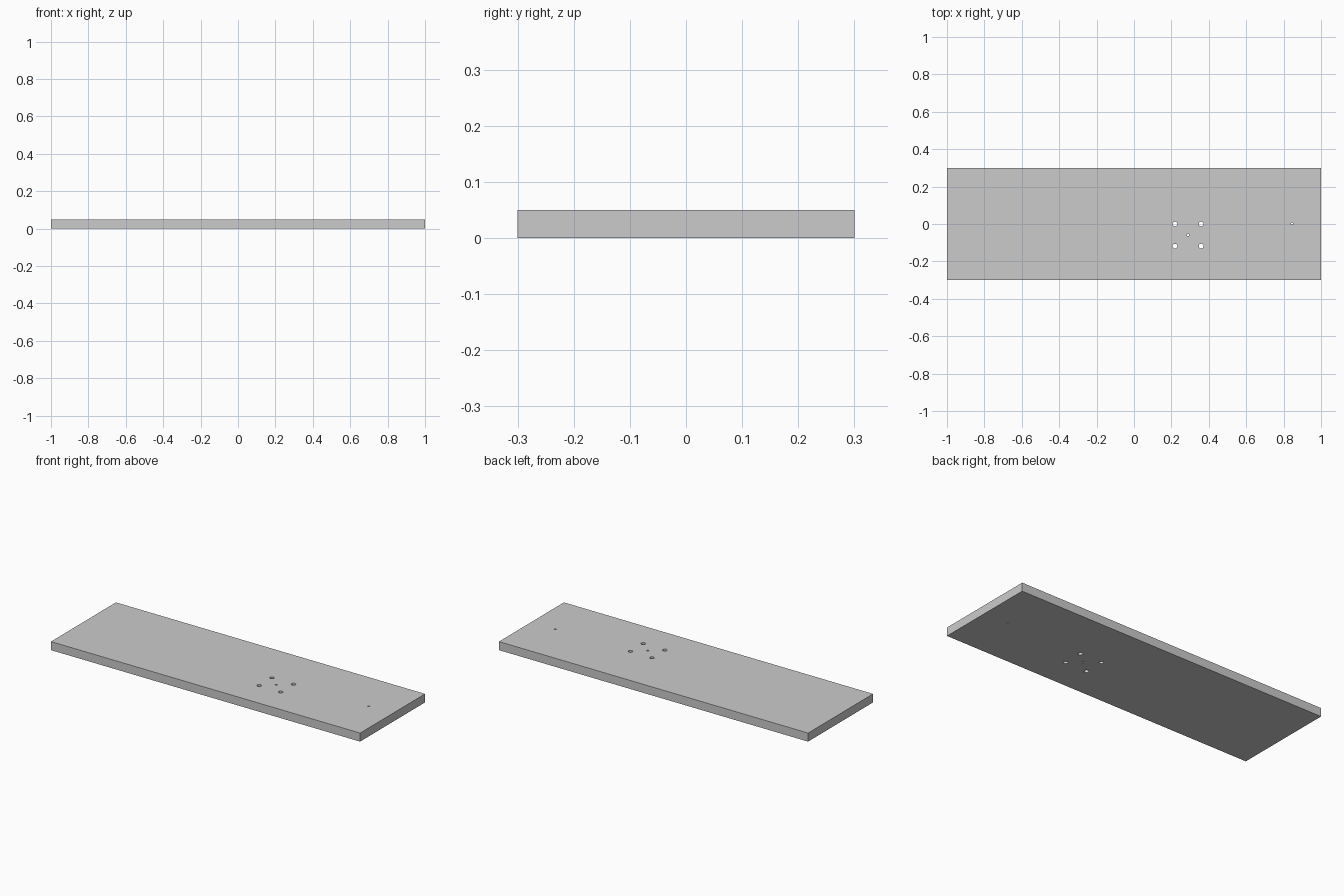
import bpy, bmesh
from mathutils import Matrix

if "Cube" in bpy.data.objects:
    bpy.data.objects.remove(bpy.data.objects["Cube"])

LENGTH, WIDTH, THICK = 2.0, 0.6, 0.05


def mesh_object(name, bm):
    mesh = bpy.data.meshes.new(name)
    bm.to_mesh(mesh)
    bm.free()
    obj = bpy.data.objects.new(name, mesh)
    bpy.context.collection.objects.link(obj)
    return obj


# flat plate standing on z = 0
bm = bmesh.new()
bmesh.ops.create_cube(bm, size=1, matrix=Matrix.Translation((0, 0, THICK / 2))
                      @ Matrix.Diagonal((LENGTH, WIDTH, THICK, 1)))
plate = mesh_object("plate", bm)

# through holes: four bolt holes around a pilot hole, plus one near the end
cx, cy, dx, dy = 0.289, -0.059, 0.07, 0.059
holes = [(cx + sx * dx, cy + sy * dy, 0.0125) for sx in (-1, 1) for sy in (-1, 1)]
holes += [(cx, cy, 0.006), (0.845, 0.002, 0.006)]

bm = bmesh.new()
for x, y, r in holes:
    bmesh.ops.create_cone(bm, cap_ends=True, segments=32, radius1=r, radius2=r,
                          depth=THICK * 3, matrix=Matrix.Translation((x, y, THICK / 2)))
cutter = mesh_object("hole_cutter", bm)
cutter.hide_render = True

cut = plate.modifiers.new("holes", 'BOOLEAN')
cut.operation = 'DIFFERENCE'
cut.solver = 'EXACT'
cut.object = cutter

# bake the cut, drop the cutter, smooth the hole walls
bpy.context.view_layer.objects.active = plate
plate.select_set(True)
bpy.ops.object.modifier_apply(modifier=cut.name)
bpy.data.objects.remove(cutter)
bpy.ops.object.shade_smooth_by_angle()
